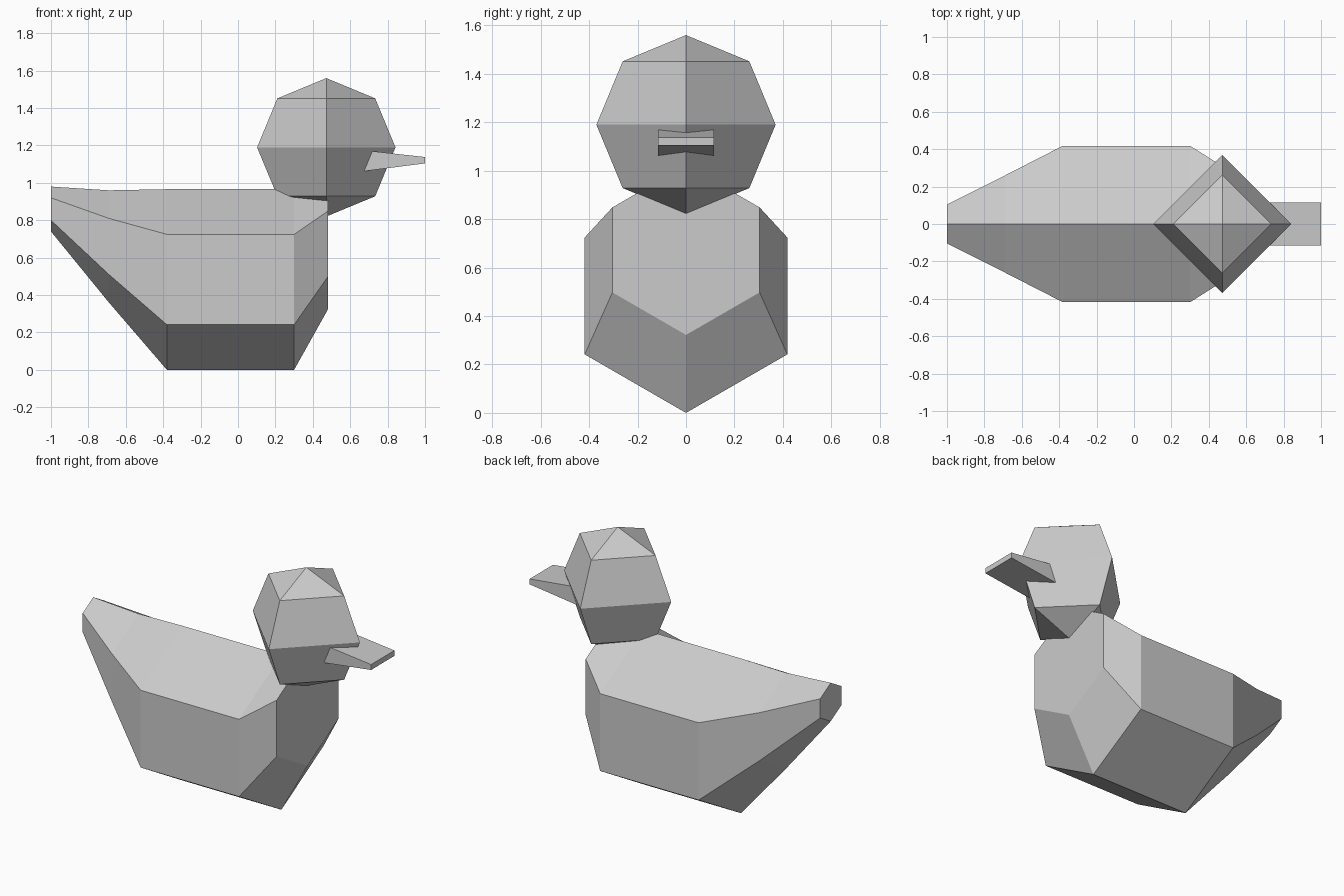
import bpy, bmesh, math

if "Cube" in bpy.data.objects:
    bpy.data.objects.remove(bpy.data.objects["Cube"])

def make_object(name, bm):
    bmesh.ops.recalc_face_normals(bm, faces=bm.faces)
    mesh = bpy.data.meshes.new(name)
    bm.to_mesh(mesh)
    bm.free()
    obj = bpy.data.objects.new(name, mesh)
    bpy.context.collection.objects.link(obj)
    return obj

def loft(name, rings):
    """Skin a row of closed cross-sections and cap both ends."""
    bm = bmesh.new()
    loops = [[bm.verts.new(p) for p in ring] for ring in rings]
    n = len(loops[0])
    for a, b in zip(loops, loops[1:]):
        for i in range(n):
            j = (i + 1) % n
            bm.faces.new((a[i], a[j], b[j], b[i]))
    bm.faces.new(loops[0])
    bm.faces.new(loops[-1])
    return make_object(name, bm)

def hexagon(x, z, r):
    angles = [math.radians(90 + 60 * i) for i in range(6)]
    return [(x, r * math.cos(a), z + r * math.sin(a)) for a in angles]

def rectangle(x, half_width, low, high):
    return [(x, -half_width, low), (x, half_width, low),
            (x, half_width, high), (x, -half_width, high)]

# Body: hexagonal sections (x, centre height, radius) from tail to breast
sections = [(-1.0, 0.86, 0.12), (-0.69, 0.66, 0.30), (-0.38, 0.483, 0.483),
            (0.30, 0.483, 0.483), (0.48, 0.673, 0.351)]
loft("body", [hexagon(*s) for s in sections])

# Head: four-sided low-poly sphere
bm = bmesh.new()
bmesh.ops.create_uvsphere(bm, u_segments=4, v_segments=4, radius=0.37)
bmesh.ops.translate(bm, verts=bm.verts, vec=(0.472, 0, 1.19))
make_object("head", bm)

# Beak: flat tapered block set into the head
loft("beak", [rectangle(0.60, 0.115, 1.053, 1.182),
              rectangle(1.0, 0.115, 1.104, 1.138)])
